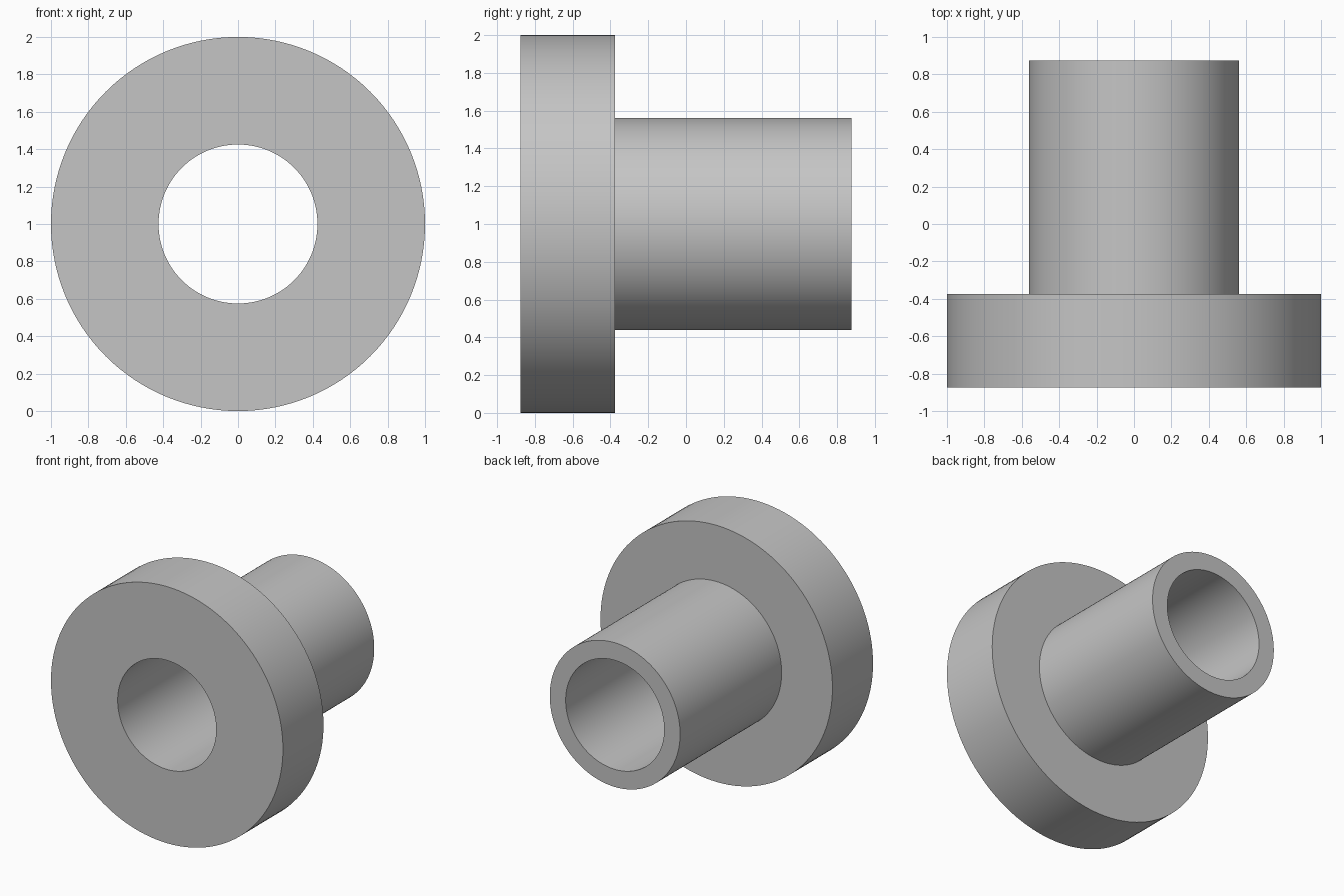
import bpy
import bmesh
import math
from mathutils import Vector

SEGMENTS = 128
FLANGE_RADIUS, TUBE_RADIUS, BORE_RADIUS = 1.0, 0.562, 0.425
FRONT, STEP, BACK = -0.875, -0.375, 0.875
AXIS_HEIGHT = 1.0

default_cube = bpy.data.objects.get("Cube")
if default_cube:
    bpy.data.objects.remove(default_cube, do_unlink=True)

# Plain grey material
grey = bpy.data.materials.new("grey")
grey.use_nodes = True
colour = (0.56, 0.56, 0.56, 1.0)
grey.diffuse_color = colour
grey.node_tree.nodes["Principled BSDF"].inputs["Base Color"].default_value = colour

# Closed half-section of the bushing: (radius, y)
section = [
    (BORE_RADIUS, FRONT), (FLANGE_RADIUS, FRONT), (FLANGE_RADIUS, STEP),
    (TUBE_RADIUS, STEP), (TUBE_RADIUS, BACK), (BORE_RADIUS, BACK),
]

# Revolve the section about the y axis
bm = bmesh.new()
verts = [bm.verts.new((0, y, r)) for r, y in section]
edges = [bm.edges.new((v, verts[(i + 1) % len(verts)])) for i, v in enumerate(verts)]
bmesh.ops.spin(bm, geom=verts + edges, cent=(0, 0, 0), axis=(0, 1, 0),
               angle=math.tau, steps=SEGMENTS, use_duplicate=False)
bmesh.ops.remove_doubles(bm, verts=bm.verts[:], dist=0.0001)
bmesh.ops.recalc_face_normals(bm, faces=bm.faces[:])
bmesh.ops.translate(bm, verts=bm.verts[:], vec=Vector((0, 0, AXIS_HEIGHT)))

mesh = bpy.data.meshes.new("flanged_bushing")
bm.to_mesh(mesh)
bm.free()
mesh.materials.append(grey)

bushing = bpy.data.objects.new("flanged_bushing", mesh)
bpy.context.collection.objects.link(bushing)

# Smooth round walls, crisp rims
bpy.ops.object.select_all(action="DESELECT")
bushing.select_set(True)
bpy.context.view_layer.objects.active = bushing
bpy.ops.object.shade_smooth_by_angle(angle=math.radians(30))
